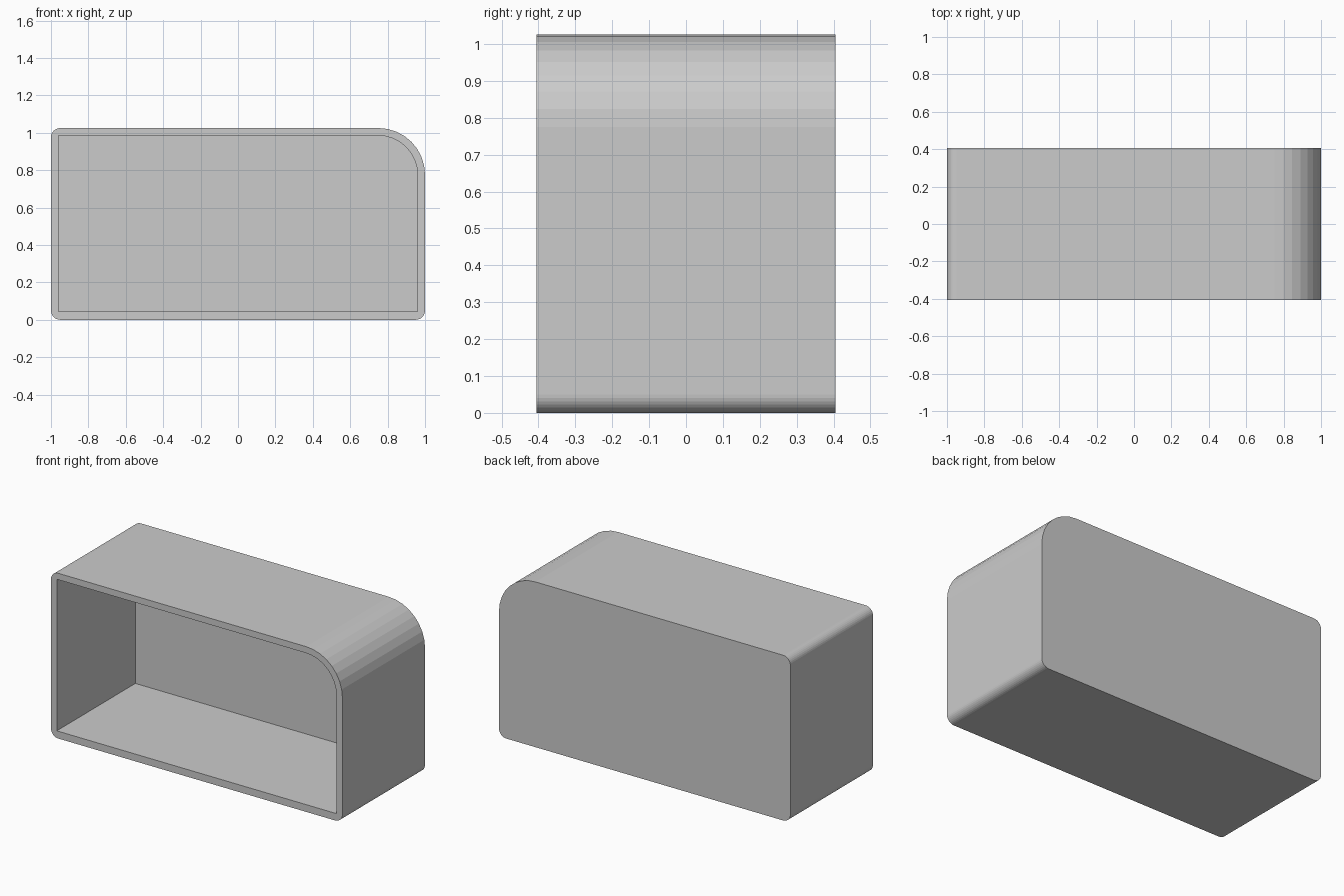
import bpy, bmesh
from math import sin, cos, pi

if "Cube" in bpy.data.objects:
    bpy.data.objects.remove(bpy.data.objects["Cube"])

HALF_D, HEIGHT, WALL, SEG = 0.405, 1.025, 0.04, 8


def profile(x0, x1, z0, z1, radii):
    """Rounded outline; radii run top right, top left, bottom left, bottom right."""
    corners = [(x1, z1, -1, -1), (x0, z1, 1, -1), (x0, z0, 1, 1), (x1, z0, -1, 1)]
    pts = []
    for k, ((x, z, sx, sz), r) in enumerate(zip(corners, radii)):
        if r == 0:
            pts.append((x, z))
            continue
        for i in range(SEG + 1):
            a = (k + i / SEG) * pi / 2
            pts.append((x + sx * r + r * cos(a), z + sz * r + r * sin(a)))
    return pts


def loop(bm, pts, y):
    verts = [bm.verts.new((x, y, z)) for x, z in pts]
    edges = [bm.edges.new((a, b)) for a, b in zip(verts, verts[1:] + verts[:1])]
    return verts, edges


def bridge(bm, a, b):
    n = len(a)
    for i in range(n):
        j = (i + 1) % n
        bm.faces.new((a[i], a[j], b[j], b[i]))


outer = profile(-1, 1, 0, HEIGHT, (0.25, 0.05, 0.05, 0.05))
inner = profile(-1 + WALL, 1 - WALL, 0.045, HEIGHT - WALL, (0.21, 0, 0, 0))

bm = bmesh.new()
# outer skin and back panel
of, of_edges = loop(bm, outer, -HALF_D)
ob, _ = loop(bm, outer, HALF_D)
bridge(bm, of, ob)
bm.faces.new(ob)
# recess and its floor
inf, inf_edges = loop(bm, inner, -HALF_D)
inb, _ = loop(bm, inner, HALF_D - WALL)
bridge(bm, inf, inb)
bm.faces.new(inb)
# front rim
bmesh.ops.triangle_fill(bm, edges=of_edges + inf_edges, use_beauty=True)
bmesh.ops.recalc_face_normals(bm, faces=bm.faces)

mesh = bpy.data.meshes.new("open_box_shell")
bm.to_mesh(mesh)
bm.free()
obj = bpy.data.objects.new("open_box_shell", mesh)
bpy.context.collection.objects.link(obj)
